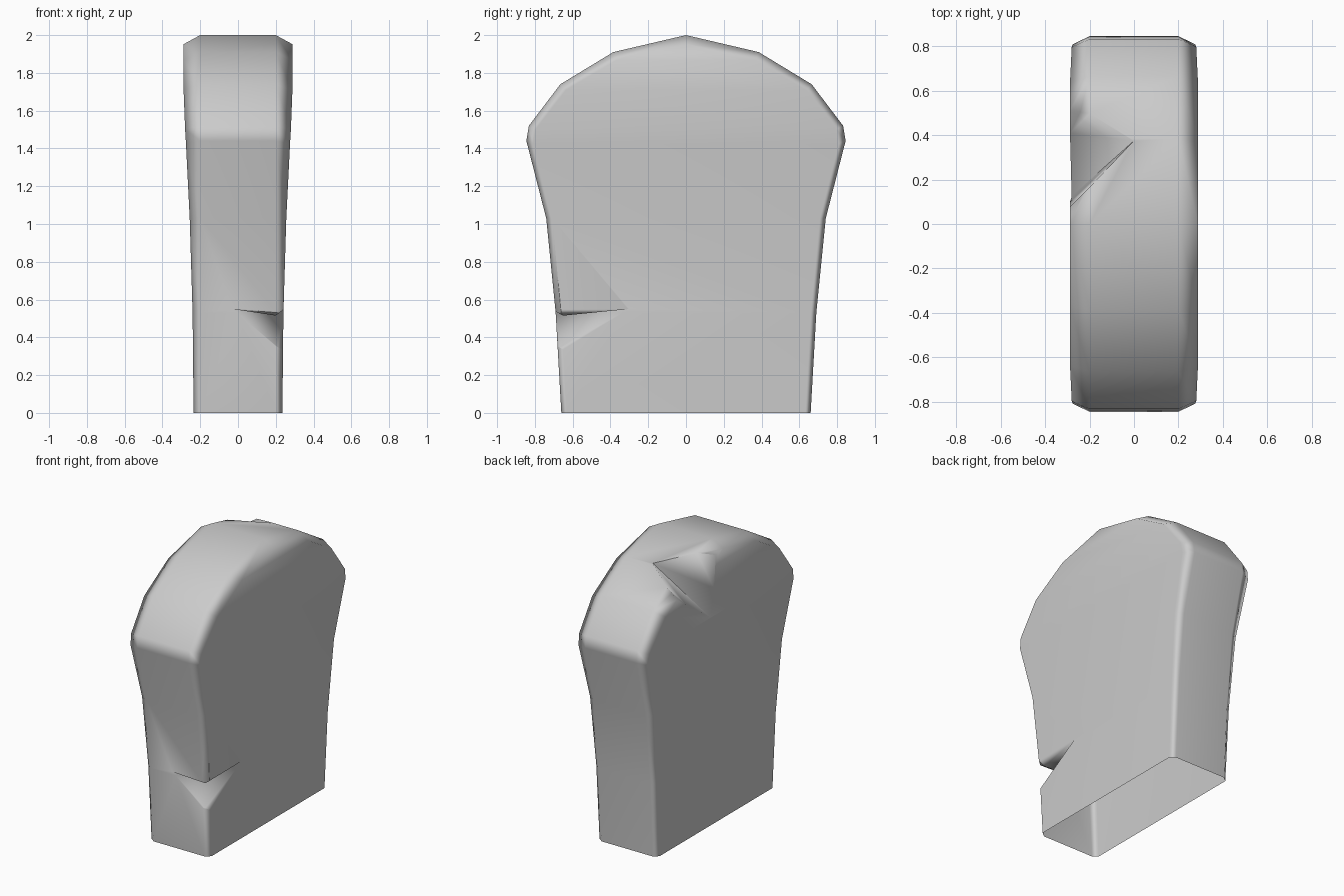
import bpy, bmesh, math
from mathutils import Vector

cube = bpy.data.objects.get("Cube")
if cube:
    bpy.data.objects.remove(cube, do_unlink=True)

stone = bpy.data.materials.new("grey_stone")
stone.use_nodes = True
GREY = (0.6, 0.6, 0.6, 1)
stone.diffuse_color = GREY
stone.node_tree.nodes["Principled BSDF"].inputs["Base Color"].default_value = GREY


def add_object(name, bm):
    bmesh.ops.recalc_face_normals(bm, faces=bm.faces)
    mesh = bpy.data.meshes.new(name)
    bm.to_mesh(mesh)
    bm.free()
    mesh.materials.append(stone)
    ob = bpy.data.objects.new(name, mesh)
    bpy.context.collection.objects.link(ob)
    return ob


# Half outline of the slab: (half depth, height), base to apex
HALF = [(0.66, 0), (0.69, 0.53), (0.74, 1.03), (0.845, 1.44),
        (0.832, 1.52), (0.665, 1.74), (0.385, 1.91), (0, 2.0)]


def inset(y, z):
    return y * 0.957, z if z < 1.2 else 1.2 + (z - 1.2) * 0.94


def half_width(z):
    return min(0.288, 0.235 + 0.05 * (z / 1.6) ** 2)


# Slab: flat rim, chamfered edges and two gently flared sides
bm = bmesh.new()
outline = HALF + [(-y, z) for y, z in HALF[-2::-1]]
n = len(outline)
rings = []
for side in (-1, 1):
    rim = [bm.verts.new((side * 0.2, y, z)) for y, z in outline]
    edge = []
    for y, z in outline:
        yi, zi = inset(y, z)
        edge.append(bm.verts.new((side * half_width(z), yi, zi)))
    rings += [edge, rim] if side < 0 else [rim, edge]
    for i in range(n // 2):
        a, b = edge[i], edge[i + 1]
        c, d = edge[n - 2 - i], edge[n - 1 - i]
        bm.faces.new([a, b, d] if b is c else [a, b, c, d])
for r, s in zip(rings, rings[1:]):
    for i in range(n - 1):
        bm.faces.new((r[i], r[i + 1], s[i + 1], s[i]))
bm.faces.new([r[0] for r in rings] + [r[-1] for r in reversed(rings)])
gravestone = add_object("gravestone", bm)


# Chip cutter: a wedge hinged on the line between two tips on the surface
def chip(name, tip_a, tip_b, low, up, lip=None):
    a, b = Vector(tip_a), Vector(tip_b)
    mid = (a + b) / 2
    low, up = (mid + 1.6 * (Vector(p) - mid) for p in (low, up))
    bm = bmesh.new()
    a, b, low, up = (bm.verts.new(p) for p in (a, b, low, up))
    faces = [(a, b, low), (a, low, up), (b, up, low)]
    if lip:
        v = bm.verts.new(lip)
        faces += [(a, v, b), (a, up, v), (b, v, up)]
    else:
        faces.append((a, up, b))
    for f in faces:
        bm.faces.new(f)
    cutter = add_object(name, bm)
    cutter.hide_render = True
    mod = gravestone.modifiers.new(name, "BOOLEAN")
    mod.operation = "DIFFERENCE"
    mod.solver = "EXACT"
    mod.object = cutter
    return cutter


cutters = [
    chip("front_chip_cutter", (-0.03, -0.693, 0.55), (0.242, -0.3, 0.55),
         (0.22, -0.67, 0.34), (0.225, -0.68, 0.575), (0.2, -0.65, 0.515)),
    chip("top_chip_cutter", (0, 0.375, 1.915), (-0.286, 0.12, 1.5),
         (-0.245, 0.53, 1.83), (-0.245, 0.12, 1.95)),
]

# Bake the chips, then remove the cutters
bpy.context.view_layer.update()
evaluated = gravestone.evaluated_get(bpy.context.evaluated_depsgraph_get())
mesh = bpy.data.meshes.new_from_object(evaluated)
gravestone.modifiers.clear()
gravestone.data = mesh
for cutter in cutters:
    bpy.data.objects.remove(cutter, do_unlink=True)

# Open underside
bm = bmesh.new()
bm.from_mesh(mesh)
base = [f for f in bm.faces if all(v.co.z < 0.001 for v in f.verts)]
bmesh.ops.delete(bm, geom=base, context="FACES")
bm.to_mesh(mesh)
bm.free()
mesh.materials.clear()
mesh.materials.append(stone)
for poly in mesh.polygons:
    poly.material_index = 0

# Soft shading over the chamfers, crisp chip edges
bpy.ops.object.select_all(action="DESELECT")
gravestone.select_set(True)
bpy.context.view_layer.objects.active = gravestone
bpy.ops.object.shade_smooth_by_angle(angle=math.radians(70))
weighted = gravestone.modifiers.new("weighted_normals", "WEIGHTED_NORMAL")
weighted.keep_sharp = True
